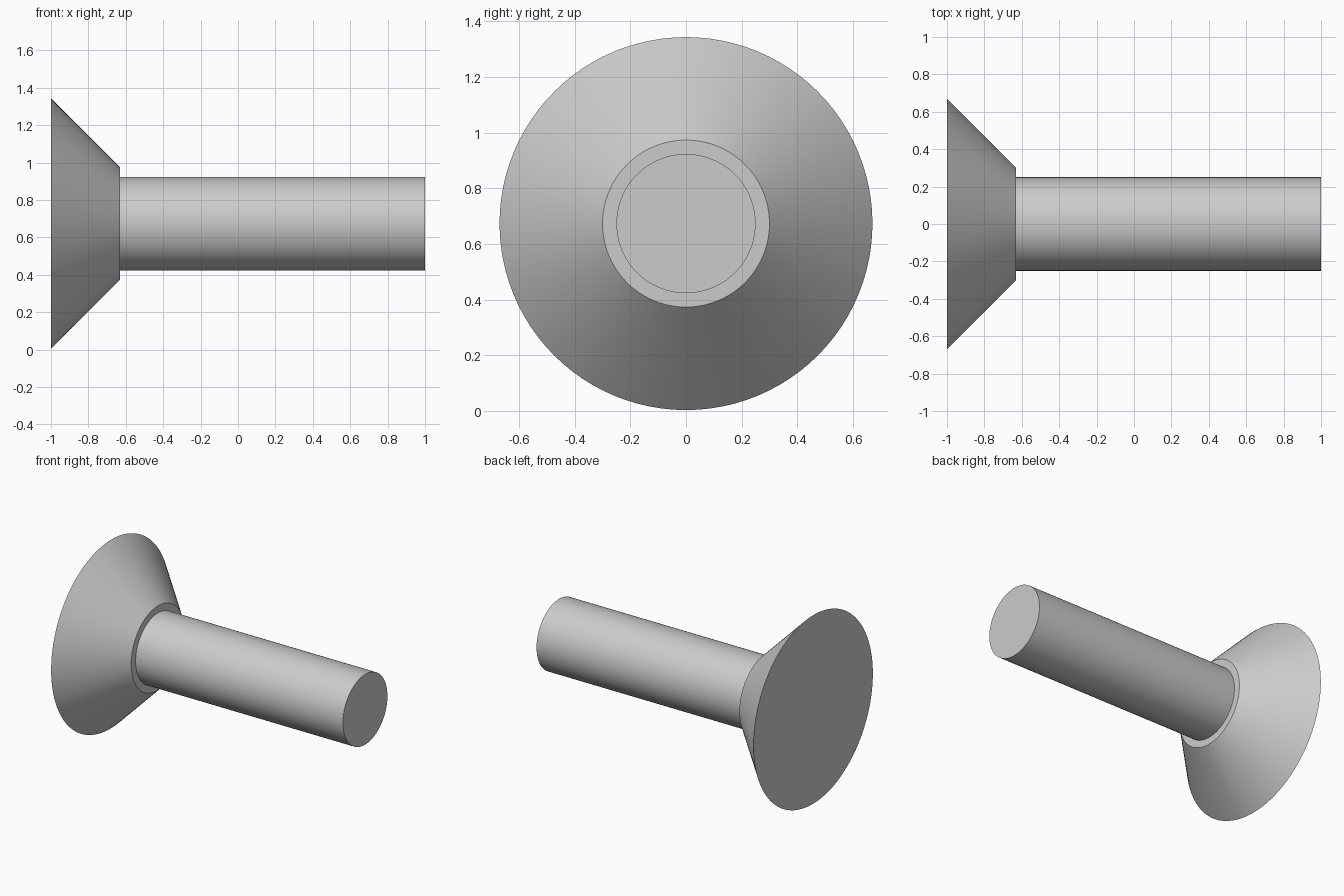
import bpy
import math

cube = bpy.data.objects.get("Cube")
if cube:
    bpy.data.objects.remove(cube, do_unlink=True)

SEGMENTS = 96
AXIS_Z = 0.673
HEAD_BACK, HEAD_FRONT, TIP = -1.0, -0.63, 1.0

# Plain grey metal
grey = bpy.data.materials.new("grey metal")
grey.use_nodes = True
colour = (0.6, 0.6, 0.6, 1.0)
grey.diffuse_color = colour
grey.node_tree.nodes["Principled BSDF"].inputs["Base Color"].default_value = colour


def turned_part(name, x_start, x_end, r_start, r_end):
    """Capped round part lying along x."""
    bpy.ops.mesh.primitive_cone_add(
        vertices=SEGMENTS, radius1=r_start, radius2=r_end,
        depth=x_end - x_start,
        location=((x_start + x_end) / 2, 0, AXIS_Z),
        rotation=(0, math.pi / 2, 0))
    part = bpy.context.object
    part.name = name
    part.data.materials.append(grey)
    bpy.ops.object.shade_smooth_by_angle(angle=math.radians(30))
    return part


# Flared conical head with a flat outer face
turned_part("flared_head", HEAD_BACK, HEAD_FRONT, 0.67, 0.30)

# Straight round shaft
turned_part("shaft", HEAD_FRONT, TIP, 0.25, 0.25)
